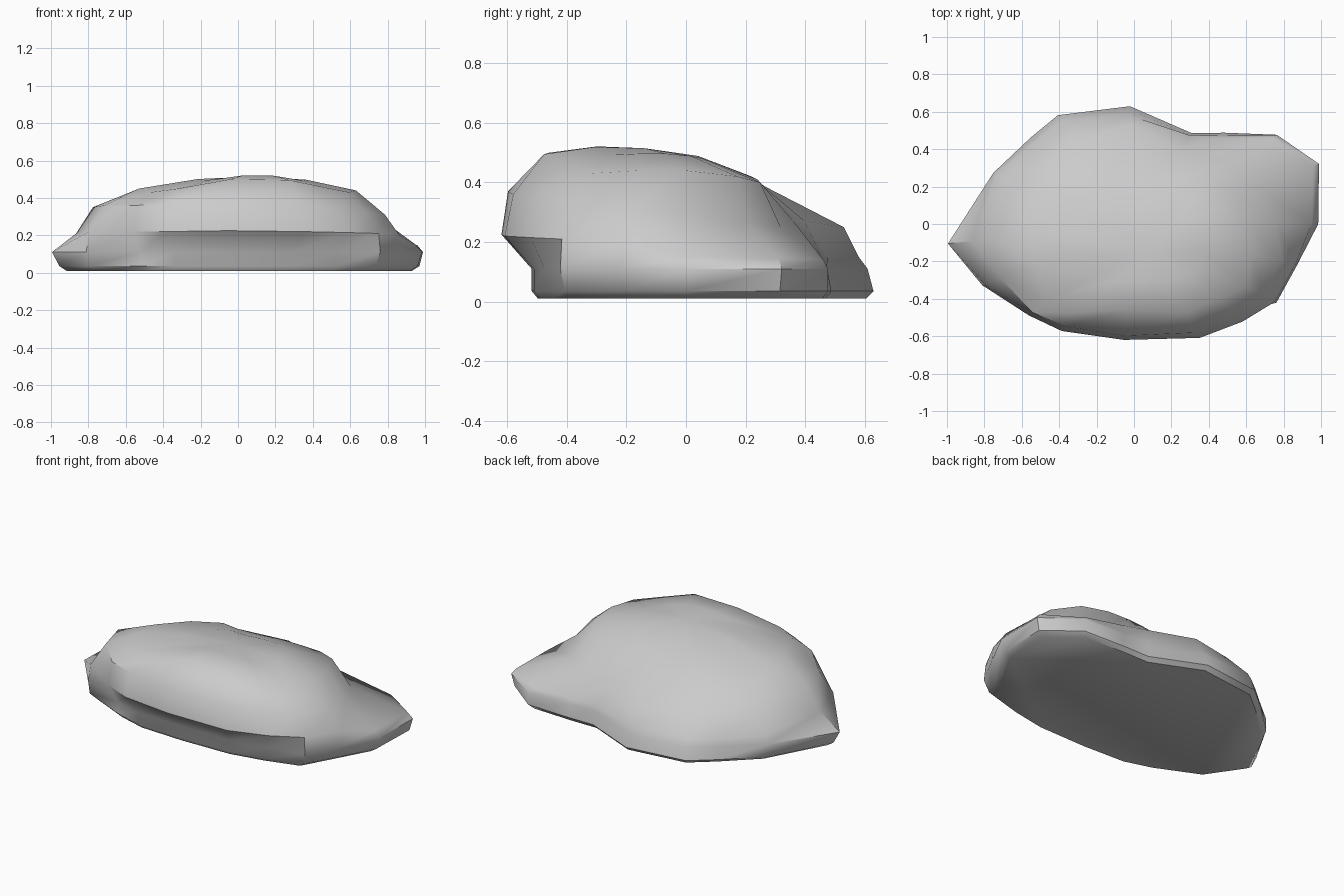
import bpy, bmesh
from math import sin, cos, radians

# Columns around the rock (degrees), placed at the corners of its outline
angles = [0, 18, 32, 45, 58, 92, 125, 140, 160, 186, 202, 221, 236, 265, 300, 318, 331, 346]

# Radii of the foot and the undercut groove
foot = [.96, 1.02, .90, .69, .575, .63, .71, .72, .80, .96, .865, .69, .61, .52, .59, .70, .84, .87]
groove = [.985, 1.04, .90, .67, .56, .61, .69, .70, .80, 1.0, .875, .69, .61, .52, .59, .71, .87, .90]

# Overhanging rim, shoulder and crest: (radius, height) per column
rim = [(.95, .15), (1.01, .145), (.87, .14), (.65, .14), (.56, .15), (.58, .15),
       (.67, .15), (.69, .15), (.78, .16), (.87, .21), (.86, .22), (.745, .22),
       (.69, .22), (.622, .225), (.703, .22), (.78, .215), (.86, .21), (.89, .20)]
shoulder = [(.76, .29), (.67, .265), (.60, .25), (.51, .27), (.47, .27), (.53, .25),
            (.55, .27), (.58, .285), (.72, .28), (.78, .35), (.77, .36), (.72, .36),
            (.66, .37), (.60, .37), (.67, .36), (.74, .34), (.79, .32), (.81, .31)]
crest = [(.62, .44), (.56, .42), (.47, .40), (.34, .41), (.26, .42), (.20, .42),
         (.26, .41), (.33, .42), (.47, .40), (.53, .44), (.57, .45), (.62, .43),
         (.57, .45), (.46, .50), (.55, .495), (.60, .46), (.68, .43), (.65, .44)]

bm = bmesh.new()


def ring(profile):
    return [bm.verts.new((r * cos(radians(a)), r * sin(radians(a)), z))
            for a, (r, z) in zip(angles, profile)]


rings = [ring([(r * .96, .01) for r in foot]),
         ring([(r, .035) for r in foot]),
         ring([(r, .11) for r in groove]),
         ring(rim), ring(shoulder), ring(crest)]

# Gently domed top, drawn in toward the summit
cx, cy, cz = .10, -.14, .515
rings.append([bm.verts.new((cx + (v.co.x - cx) * .5, cy + (v.co.y - cy) * .5,
                            .40 * v.co.z + .60 * cz + .012)) for v in rings[-1]])
peak = bm.verts.new((cx, cy, cz))

# Skin the rings, close the flat underside and the summit
n = len(angles)
for lo, hi in zip(rings, rings[1:]):
    for i in range(n):
        j = (i + 1) % n
        bm.faces.new((lo[i], lo[j], hi[j], hi[i]))
for i in range(n):
    bm.faces.new((rings[-1][i], rings[-1][(i + 1) % n], peak))
bm.faces.new(rings[0][::-1])
bmesh.ops.recalc_face_normals(bm, faces=bm.faces)

mesh = bpy.data.meshes.new("rock")
bm.to_mesh(mesh)
bm.free()
rock = bpy.data.objects.new("rock", mesh)
bpy.context.collection.objects.link(rock)
bpy.context.view_layer.objects.active = rock
rock.select_set(True)
bpy.ops.object.shade_smooth_by_angle(angle=radians(40))
